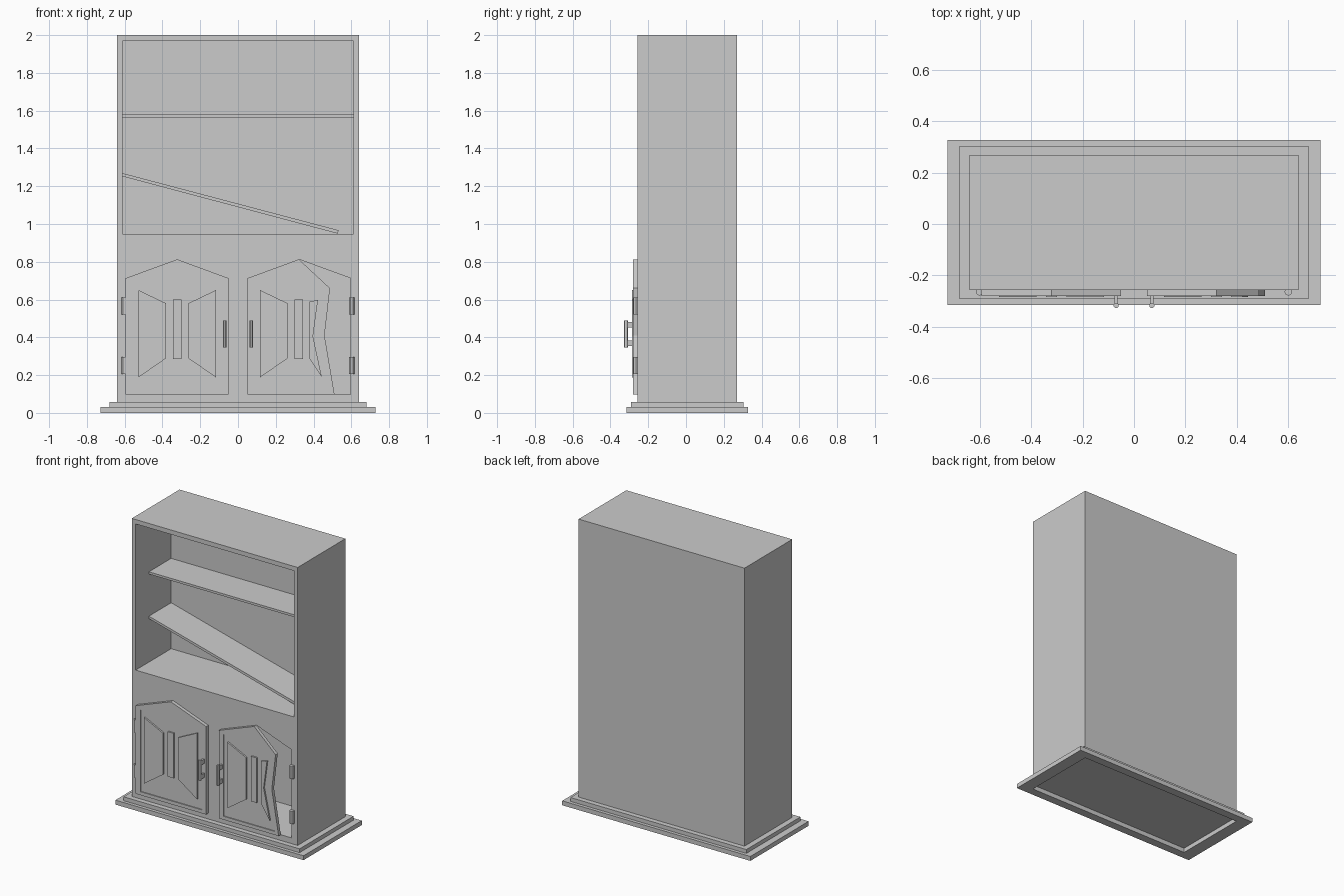
import bpy, bmesh
from mathutils import Matrix

if "Cube" in bpy.data.objects:
    bpy.data.objects.remove(bpy.data.objects["Cube"])


def prism(name, pts, y0, y1):
    """Extrude an x-z outline from y0 to y1."""
    bm = bmesh.new()
    face = bm.faces.new([bm.verts.new((x, y0, z)) for x, z in pts])
    ext = bmesh.ops.extrude_face_region(bm, geom=[face])
    moved = [v for v in ext["geom"] if isinstance(v, bmesh.types.BMVert)]
    bmesh.ops.translate(bm, verts=moved, vec=(0, y1 - y0, 0))
    bmesh.ops.recalc_face_normals(bm, faces=bm.faces[:])
    return finish(name, bm)


def finish(name, bm):
    mesh = bpy.data.meshes.new(name)
    bm.to_mesh(mesh)
    bm.free()
    ob = bpy.data.objects.new(name, mesh)
    bpy.context.collection.objects.link(ob)
    return ob


def box(name, x0, x1, y0, y1, z0, z1):
    return prism(name, [(x0, z0), (x1, z0), (x1, z1), (x0, z1)], y0, y1)


def rod(name, x, y, z0, z1, r, sides=12):
    bm = bmesh.new()
    bmesh.ops.create_cone(bm, cap_ends=True, segments=sides, radius1=r, radius2=r,
                          depth=z1 - z0, matrix=Matrix.Translation((x, y, (z0 + z1) / 2)))
    ob = finish(name, bm)
    bpy.context.view_layer.objects.active = ob
    ob.select_set(True)
    bpy.ops.object.shade_smooth_by_angle()
    ob.select_set(False)
    return ob


def cut(ob, cutter):
    """Subtract the cutter and discard it."""
    mod = ob.modifiers.new("cut", "BOOLEAN")
    mod.operation, mod.solver, mod.object = "DIFFERENCE", "EXACT", cutter
    cutter.hide_render = True
    bpy.context.view_layer.objects.active = ob
    bpy.ops.object.modifier_apply(modifier=mod.name)
    bpy.data.objects.remove(cutter)


def flip(pts):
    return [(-x, z) for x, z in pts]


FRONT, BACK = -0.257, 0.135      # cabinet face and inner back wall
DOOR, PANEL, RAISED = -0.281, -0.274, -0.285

# Stepped plinth, hollow underneath
lower = box("lower_plinth", -0.727, 0.727, -0.315, 0.328, 0, 0.031)
cut(lower, box("cutter", -0.64, 0.64, FRONT, 0.27, -0.1, 0.1))
box("upper_plinth", -0.68, 0.68, -0.292, 0.305, 0.031, 0.058)

# Cabinet body with a shelf bay and two gabled door openings
opening = [(0.05, 0.098), (0.595, 0.098), (0.595, 0.713), (0.322, 0.813), (0.05, 0.713)]
body = box("cabinet_body", -0.641, 0.641, FRONT, 0.27, 0.058, 2.0)
cut(body, box("cutter", -0.611, 0.611, -0.5, BACK, 0.948, 1.969))
cut(body, prism("cutter", opening, -0.5, BACK))
cut(body, prism("cutter", flip(opening), -0.5, BACK))

# Shelves: one level, one fallen
box("level_shelf", -0.611, 0.611, -0.111, BACK, 1.563, 1.579)
prism("fallen_shelf", [(-0.611, 1.252), (-0.611, 1.269), (0.532, 0.967),
                       (0.528, 0.949)], -0.111, BACK)

# Doors: outline, recessed field and raised decorations
inset = [(0.083, 0.122), (0.558, 0.122), (0.558, 0.692), (0.322, 0.787), (0.083, 0.692)]
inner_wedge = [(0.117, 0.188), (0.263, 0.289), (0.263, 0.58), (0.117, 0.65)]
outer_wedge = [(0.644 - x, z) for x, z in inner_wedge]
bar = [(0.3, 0.286), (0.344, 0.286), (0.344, 0.6), (0.3, 0.6)]
broken_opening = [(0.05, 0.098), (0.511, 0.098), (0.458, 0.41), (0.487, 0.66),
                  (0.322, 0.813), (0.05, 0.713)]
broken_inset = [(0.083, 0.122), (0.481, 0.122), (0.423, 0.41), (0.453, 0.648),
                (0.322, 0.787), (0.083, 0.692)]
broken_wedge = [(0.378, 0.289), (0.444, 0.188), (0.397, 0.405), (0.423, 0.598),
                (0.378, 0.588)]


def door(name, outline, field, details):
    ob = prism(name, outline, FRONT, DOOR)
    cut(ob, prism("cutter", field, PANEL, -0.5))
    for i, pts in enumerate(details):
        prism(f"{name}_ornament_{i + 1}", pts, PANEL + 0.001, RAISED)


door("left_door", flip(opening), flip(inset),
     [flip(p) for p in (inner_wedge, outer_wedge, bar)])
door("broken_right_door", broken_opening, broken_inset, [inner_wedge, broken_wedge, bar])

# Hinges and handles on both sides
for side, s in (("left", -1), ("right", 1)):
    for z in (0.205, 0.52):
        rod(f"{side}_hinge", s * 0.602, -0.264, z, z + 0.09, 0.015)
    rod(f"{side}_handle_grip", s * 0.07, -0.318, 0.347, 0.49, 0.01)
    for z in (0.353, 0.452):
        x = s * 0.07
        box(f"{side}_handle_post", x - 0.006, x + 0.006, -0.315, PANEL, z, z + 0.03)
